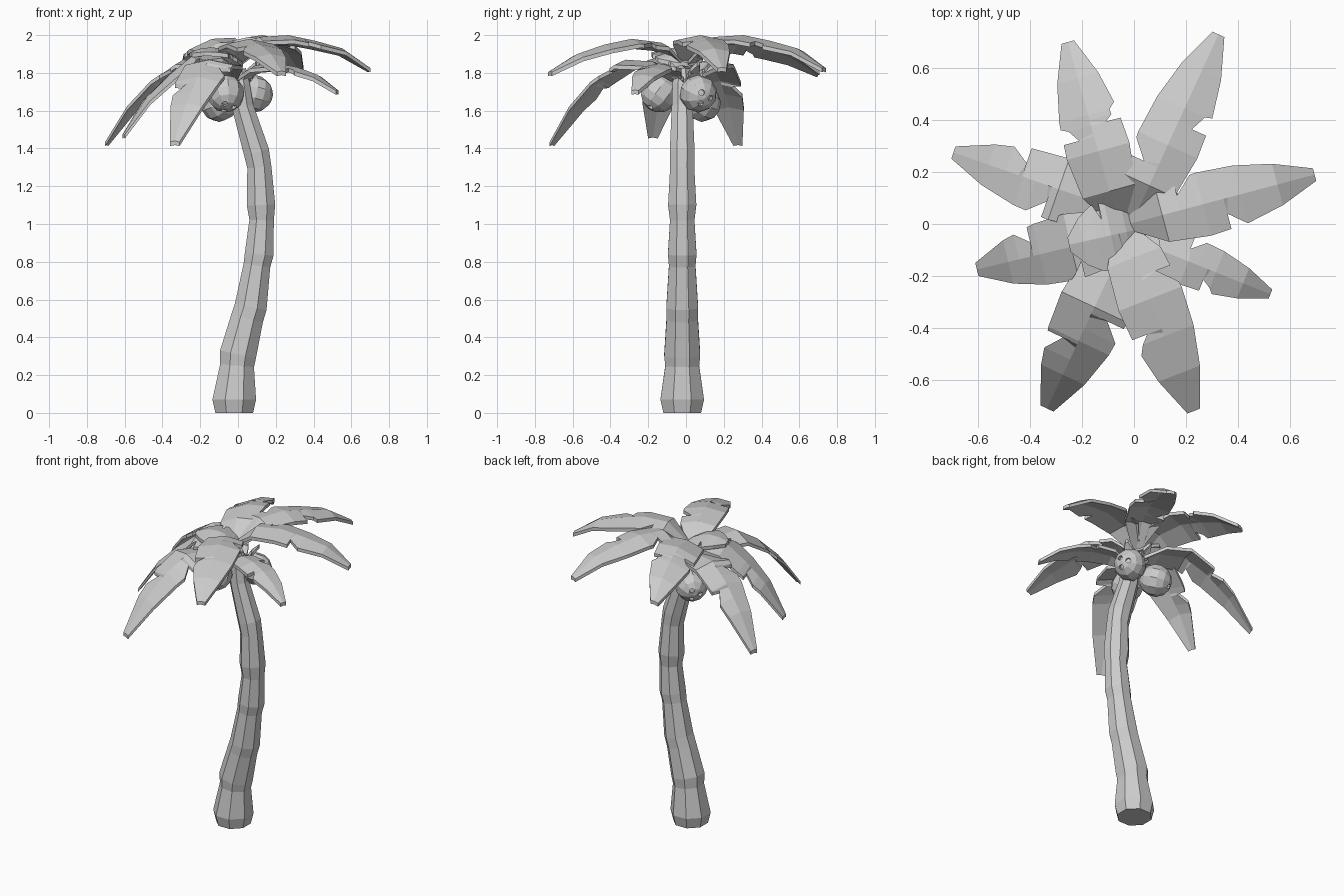
import bpy, bmesh, math
from mathutils import Vector

cube = bpy.data.objects.get("Cube")
if cube:
    bpy.data.objects.remove(cube, do_unlink=True)

grey = bpy.data.materials.new("plain_grey")
grey.use_nodes = True
grey.diffuse_color = (0.6, 0.6, 0.6, 1)
grey.node_tree.nodes["Principled BSDF"].inputs["Base Color"].default_value = (0.6, 0.6, 0.6, 1)


def add_object(name, bm):
    bmesh.ops.recalc_face_normals(bm, faces=bm.faces)
    mesh = bpy.data.meshes.new(name)
    bm.to_mesh(mesh)
    bm.free()
    mesh.materials.append(grey)
    obj = bpy.data.objects.new(name, mesh)
    bpy.context.collection.objects.link(obj)
    return obj


def bridge(bm, rings):
    """Skin closed rings of points and cap both ends."""
    loops = [[bm.verts.new(p) for p in ring] for ring in rings]
    n = len(loops[0])
    for a, b in zip(loops, loops[1:]):
        for i in range(n):
            j = (i + 1) % n
            bm.faces.new((a[i], a[j], b[j], b[i]))
    bm.faces.new(loops[0])
    bm.faces.new(loops[-1])


# Trunk: leaning octagonal rings (x, z, radius) with raised growth collars
TRUNK = [(-.02, 0, .108), (-.02, .07, .125), (-.005, .25, .097), (0, .31, .103),
         (.048, .5, .09), (.067, .56, .091), (.1, .78, .076), (.112, .84, .082),
         (.125, 1.02, .07), (.122, 1.1, .081), (.113, 1.3, .069), (.098, 1.38, .071),
         (.025, 1.62, .06), (.01, 1.74, .056), (0, 1.82, .045)]
rings = []
for k, (x, z, r) in enumerate(TRUNK):
    lo, hi = TRUNK[max(k - 1, 0)], TRUNK[min(k + 1, len(TRUNK) - 1)]
    slope = (hi[0] - lo[0]) / (hi[1] - lo[1]) if k > 1 else 0
    ring = []
    for i in range(8):
        a = math.radians(22.5 + 45 * i)
        dx = r * math.cos(a)
        ring.append((x + dx, -.02 + r * math.sin(a), z - slope * dx))
    rings.append(ring)
bm = bmesh.new()
bridge(bm, rings)
add_object("trunk", bm)


# Fronds: folded, arching blades with torn notches
STATIONS = (0, .18, .4, .6, .8, 1)
OUTLINE = (.2, .85, 1, .92, .66, .2)


def sample(values, t):
    for i in range(len(STATIONS) - 1):
        a, b = STATIONS[i], STATIONS[i + 1]
        if t <= b:
            return values[i] + (values[i + 1] - values[i]) * (t - a) / (b - a)
    return values[-1]


def frond(name, base, tip, heights, half_width, left_tear, right_tear, roll=0):
    base, tip = Vector(base), Vector(tip)
    side = (tip - base).normalized().orthogonal()
    tears = (left_tear, right_tear)
    # Each tear is a deep point followed by two outer points
    stops = set(STATIONS)
    for t in tears:
        stops.update((t - .02, t, t + .07))
    sections = []
    for t in sorted(stops):
        mid = base.lerp(tip, t)
        z = sample(heights, t)
        edges = []
        for sign, tear in zip((1, -1), tears):
            w = half_width * sample(OUTLINE, t)
            shift = 0
            if abs(t - tear) < .001:
                w, shift = w * .5, -.02
            elif tear < t < tear + .06:
                w *= .75
            p = mid + side * w * sign + (tip - base) * shift
            edges.append(Vector((p.x, p.y, z - w * .2 + roll * w * sign)))
        top = Vector((mid.x, mid.y, z))
        drop = Vector((0, 0, .022))
        sections.append((edges[0], top, edges[1],
                         edges[1] - drop, top - drop, edges[0] - drop))
    bm = bmesh.new()
    bridge(bm, sections)
    add_object(name, bm)


HIGH = (1.84, 1.96, 1.98, 1.95, 1.9, 1.81)
TOP = (1.87, 1.99, 2.0, 1.97, 1.93, 1.83)
LOW = (1.79, 1.86, 1.87, 1.78, 1.64, 1.44)
FLAT = (1.78, 1.84, 1.85, 1.83, 1.79, 1.71)

frond("frond_back_right", (-.06, 0), (-.255, .7), HIGH, .125, .5, .56, -.25)
frond("frond_back_left", (0, .02), (.325, .73), TOP, .125, .3, .54)
frond("frond_left", (-.02, 0), (.695, .19), TOP, .125, .3, .53)
frond("frond_front_left_low", (0, -.06), (.525, -.27), FLAT, .095, .4, .56)
frond("frond_front_left", (-.05, .0), (.23, -.72), HIGH, .13, .3, .58)
frond("frond_front_right", (-.03, -.06), (-.335, -.71), LOW, .14, .46, .64)
frond("frond_right_low", (0, -.03), (-.605, -.175),
      (1.82, 1.9, 1.89, 1.79, 1.67, 1.48), .13, .38, .66)
frond("frond_right", (-.02, .04), (-.695, .275), LOW, .125, .46, .63)


# Inner crown: the broad young blade and short shoots around the trunk top
frond("young_frond", (.02, -.02), (-.25, -.08),
      (1.86, 1.9, 1.93, 1.935, 1.93, 1.91), .14, .3, .5)
for i in range(5):
    a = math.radians(30 + 72 * i)
    d = Vector((math.cos(a), math.sin(a)))
    frond("shoot_%d" % (i + 1), d * .02, d * .13,
          (1.73, 1.76, 1.79, 1.82, 1.84, 1.86), .035, .4, .6)


# Coconuts: faceted balls with three round dimples
def coconut(name, centre, facing, radius=.1):
    bm = bmesh.new()
    bmesh.ops.create_uvsphere(bm, u_segments=10, v_segments=7, radius=radius)
    ball = add_object(name, bm)
    cut = bmesh.new()
    for i in range(3):
        a = 2 * math.pi * i / 3
        spot = Vector((math.cos(a) * .38, math.sin(a) * .38, 1)).normalized()
        turn = spot.to_track_quat('Z', 'Y').to_matrix().to_4x4()
        turn.translation = spot * radius
        bmesh.ops.create_cone(cut, cap_ends=True, segments=8, radius1=.016,
                              radius2=.016, depth=.04, matrix=turn)
    cutter = add_object("dimple_cutter", cut)
    cutter.hide_render = True
    mod = ball.modifiers.new("dimples", 'BOOLEAN')
    mod.operation = 'DIFFERENCE'
    mod.object = cutter
    graph = bpy.context.evaluated_depsgraph_get()
    mesh = bpy.data.meshes.new_from_object(ball.evaluated_get(graph))
    ball.modifiers.clear()
    ball.data = mesh
    bpy.data.objects.remove(cutter, do_unlink=True)
    ball.rotation_mode = 'QUATERNION'
    ball.rotation_quaternion = Vector(facing).to_track_quat('Z', 'Y')
    ball.location = centre


coconut("coconut_front", (-.065, -.14, 1.69), (.1, -.6, -.8))
coconut("coconut_left", (.085, .065, 1.69), (.9, .35, -.25))
coconut("coconut_back", (-.1, .085, 1.64), (-.7, .65, -.25))
